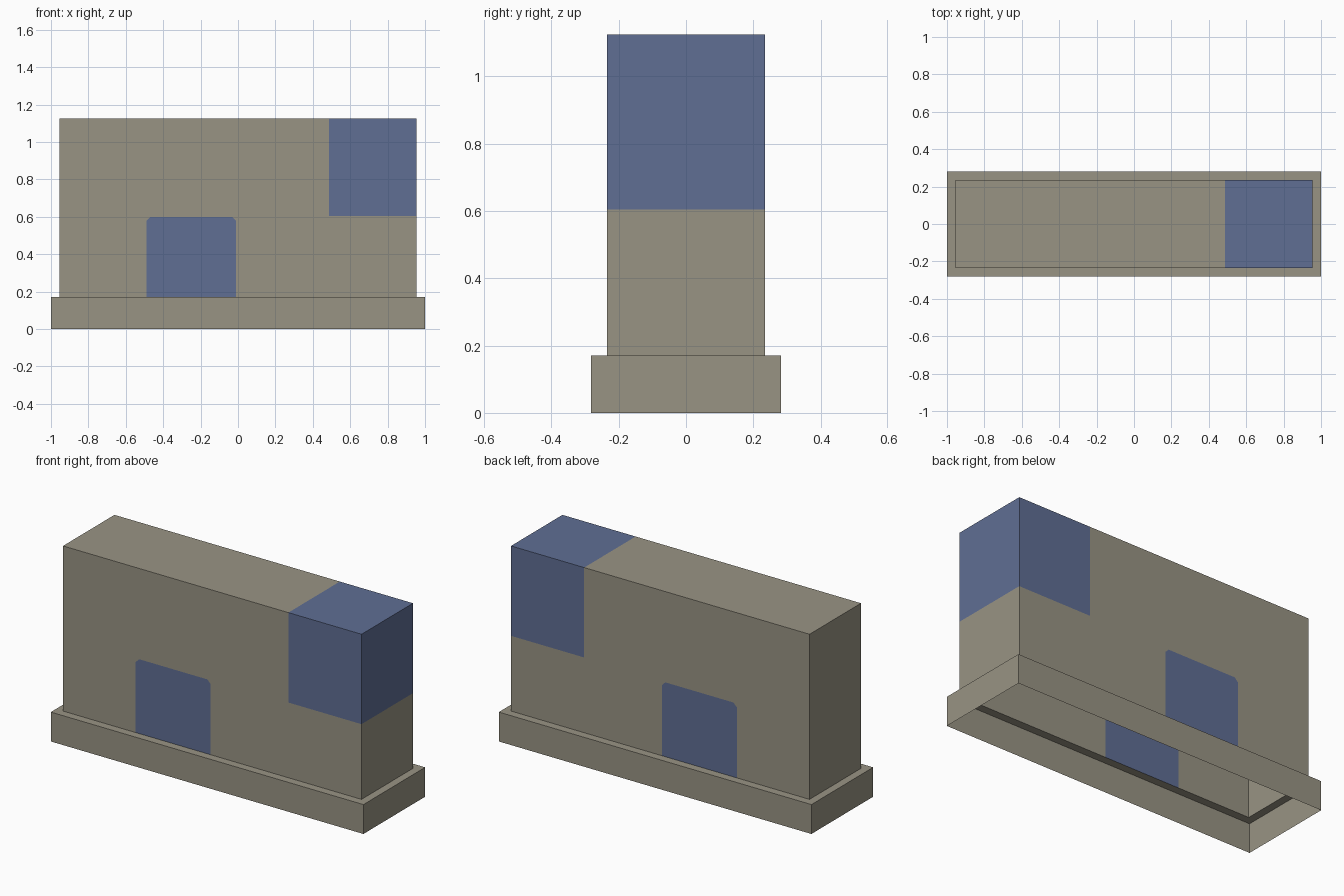
import bpy, bmesh
from mathutils import Vector

if "Cube" in bpy.data.objects:
    bpy.data.objects.remove(bpy.data.objects["Cube"])

HX, HY, TOP = 0.955, 0.235, 1.125      # upper block
BX, BY, BASE = 1.0, 0.282, 0.17        # skirt
DOOR_L, DOOR_R, DOOR_T = -0.49, -0.01, 0.60
CORNER_X, CORNER_Z = 0.487, 0.605
CUT = 0.022                            # clipped panel corners


def flat(name, rgb):
    m = bpy.data.materials.new(name)
    m.diffuse_color = (*rgb, 1)
    m.use_nodes = True
    m.node_tree.nodes["Principled BSDF"].inputs["Base Color"].default_value = m.diffuse_color
    return m


stone = flat("stone_grey", (0.318, 0.296, 0.231))
blue = flat("slate_blue", (0.115, 0.156, 0.296))


def ring(bm, x, y, z):
    return [bm.verts.new(p) for p in ((-x, -y, z), (x, -y, z), (x, y, z), (-x, y, z))]


def bridge(bm, a, b):
    for i in range(4):
        j = (i + 1) % 4
        bm.faces.new((a[i], a[j], b[j], b[i]))


def finish(bm, name):
    me = bpy.data.meshes.new(name)
    bm.to_mesh(me)
    bm.free()
    ob = bpy.data.objects.new(name, me)
    bpy.context.collection.objects.link(ob)
    me.materials.append(stone)
    me.materials.append(blue)


def slice_faces(bm, faces, co, no):
    geom = set(faces)
    for f in faces:
        geom.update(f.edges)
        geom.update(f.verts)
    bmesh.ops.bisect_plane(bm, geom=list(geom), plane_co=Vector(co), plane_no=Vector(no).normalized())


# open-bottomed skirt with a ledge
bm = bmesh.new()
low, high = ring(bm, BX, BY, 0), ring(bm, BX, BY, BASE)
inner = ring(bm, HX, HY, BASE)
bridge(bm, low, high)
bridge(bm, high, inner)
finish(bm, "base_skirt")

# hollow upper block, cut along the panel borders
bm = bmesh.new()
low, high = ring(bm, HX, HY, BASE), ring(bm, HX, HY, TOP)
bridge(bm, low, high)
bm.faces.new(high)
for x in (DOOR_L, DOOR_R, CORNER_X):
    slice_faces(bm, bm.faces[:], (x, 0, 0), (1, 0, 0))
for z in (DOOR_T, CORNER_Z):
    slice_faces(bm, bm.faces[:], (0, 0, z), (0, 0, 1))


def in_door(f):
    c = f.calc_center_median()
    return abs(f.normal.y) > 0.5 and DOOR_L < c.x < DOOR_R and c.z < DOOR_T


# clipped upper corners of the lower panels, front and back
bm.normal_update()
for x, s in ((DOOR_L, -1), (DOOR_R, 1)):
    slice_faces(bm, [f for f in bm.faces if in_door(f)], (x - s * CUT, 0, DOOR_T), (s, 0, 1))
bm.normal_update()

# colour by region
for f in bm.faces:
    c = f.calc_center_median()
    side = min(c.x - DOOR_L, DOOR_R - c.x)
    door = in_door(f) and side + DOOR_T - c.z > CUT
    corner = c.x > CORNER_X and c.z > CORNER_Z
    f.material_index = 1 if door or corner else 0
finish(bm, "upper_block")
